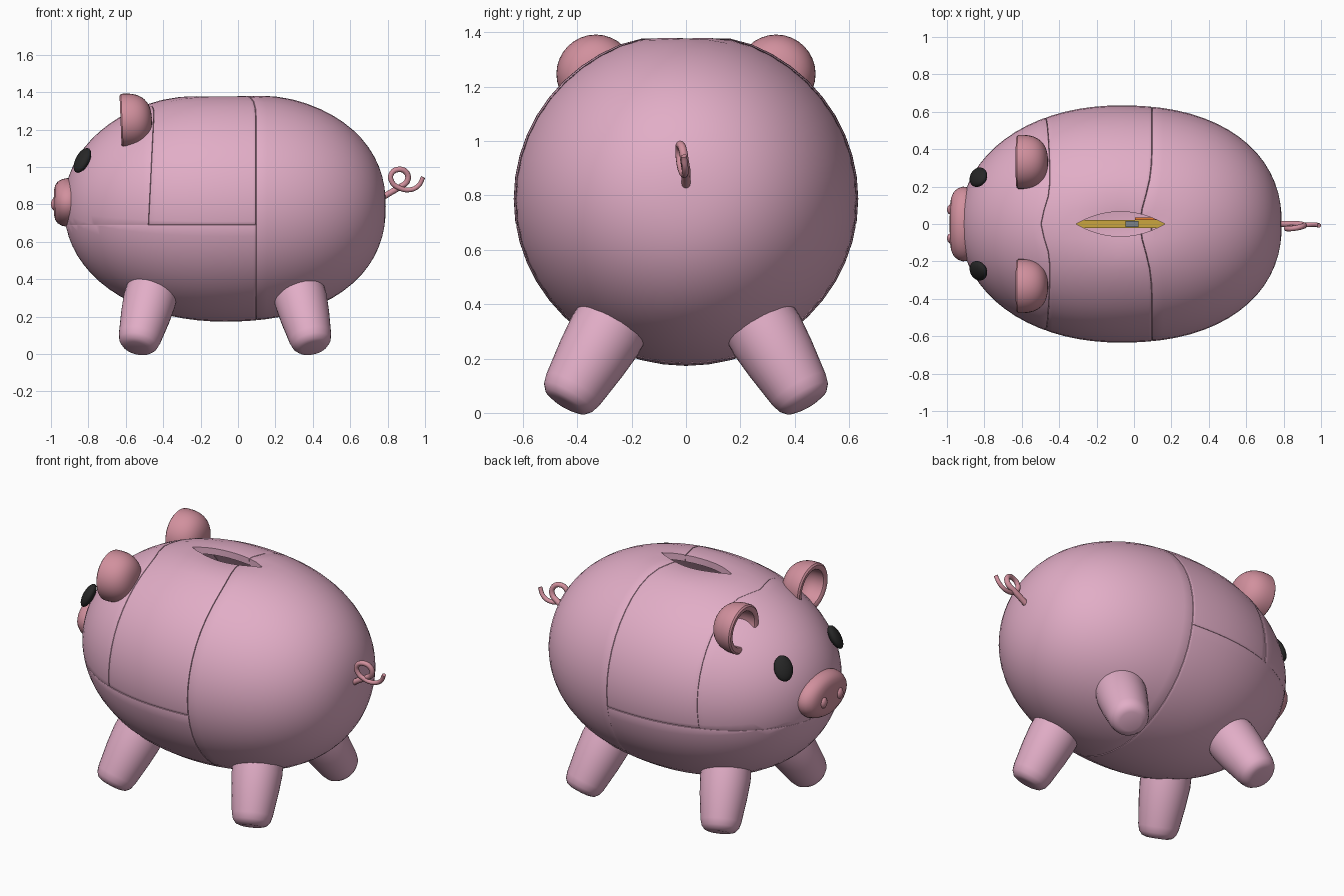
import bpy, bmesh, math
from mathutils import Vector, Matrix

if "Cube" in bpy.data.objects:
    bpy.data.objects.remove(bpy.data.objects["Cube"])

C = Vector((-0.07, 0, 0.788))      # body centre
R = Vector((0.86, 0.634, 0.615))   # body radii


def material(name, rgb):
    m = bpy.data.materials.new(name)
    m.diffuse_color = (*rgb, 1)
    m.use_nodes = True
    m.node_tree.nodes["Principled BSDF"].inputs["Base Color"].default_value = m.diffuse_color
    return m


PINK = material("pink", (0.76, 0.42, 0.57))
ROSE = material("rose", (0.64, 0.28, 0.34))
BLACK = material("black", (0.02, 0.02, 0.02))
GOLD = material("gold", (0.6, 0.38, 0.05))
ORANGE = material("orange", (0.8, 0.2, 0.03))
GREY = material("grey", (0.2, 0.23, 0.26))


def make(name, bm, mat, angle=40):
    bmesh.ops.recalc_face_normals(bm, faces=bm.faces)
    me = bpy.data.meshes.new(name)
    bm.to_mesh(me)
    bm.free()
    ob = bpy.data.objects.new(name, me)
    bpy.context.collection.objects.link(ob)
    me.materials.append(mat)
    smooth(me, angle)
    return ob


def smooth(me, angle=40):
    me.shade_smooth()
    me.set_sharp_from_angle(angle=math.radians(angle))


def bake(ob):
    dg = bpy.context.evaluated_depsgraph_get()
    me = bpy.data.meshes.new_from_object(ob.evaluated_get(dg))
    ob.modifiers.clear()
    ob.data = me
    smooth(me)


def lathe(name, profile, mat, matrix, steps=32):
    # profile is (radius, height) spun about local z, then placed by matrix
    bm = bmesh.new()
    vs = [bm.verts.new((r, 0, h)) for r, h in profile]
    es = [bm.edges.new(p) for p in zip(vs, vs[1:])]
    bmesh.ops.spin(bm, geom=vs + es, cent=(0, 0, 0), axis=(0, 0, 1),
                   angle=2 * math.pi, steps=steps, use_duplicate=False)
    bmesh.ops.remove_doubles(bm, verts=bm.verts, dist=1e-4)
    bm.transform(matrix)
    return make(name, bm, mat)


def ellipsoid(name, mat, matrix):
    bm = bmesh.new()
    bmesh.ops.create_uvsphere(bm, u_segments=24, v_segments=14, radius=1, matrix=matrix)
    return make(name, bm, mat, 180)


def frame(origin, z_axis, up=(0, 0, 1)):
    z = Vector(z_axis).normalized()
    x = Vector(up).cross(z).normalized()
    y = z.cross(x)
    return Matrix.Translation(origin) @ Matrix((x, y, z)).transposed().to_4x4()


# Lens-shaped coin slot cutter
bm = bmesh.new()
N = 12
arc = [(-0.0725 + 0.2375 * t / N, 0.066 * (1 - (t / N) ** 2)) for t in range(-N, N + 1)]
ring = arc + [(x, -y) for x, y in reversed(arc[1:-1])]
face = bm.faces.new([bm.verts.new((x, y, 1.15)) for x, y in ring])
top = bmesh.ops.extrude_face_region(bm, geom=[face])["geom"]
bmesh.ops.translate(bm, vec=(0, 0, 0.5), verts=[v for v in top if isinstance(v, bmesh.types.BMVert)])
cutter = make("slot_cutter", bm, PINK)
cutter.hide_render = True


def onto_body(p):
    # project a point to the egg surface, slightly fuller at the rear
    u = Vector((p[i] - C[i]) / R[i] for i in range(3))
    k = 2.25 if u.x > 0 else 2.1
    u /= (abs(u.x) ** k + math.hypot(u.y, u.z) ** k) ** (1 / k)
    return Vector(C[i] + R[i] * u[i] for i in range(3))


def shell(name, planes, slot=False):
    # one panel of the hollow egg-shaped body, trimmed by planes
    bm = bmesh.new()
    m = Matrix.Translation(C) @ Matrix.Diagonal((*R, 1)) @ Matrix.Rotation(math.pi / 2, 4, 'Y')
    bmesh.ops.create_uvsphere(bm, u_segments=48, v_segments=36, radius=1, matrix=m)
    for v in bm.verts:
        v.co = onto_body(v.co)
    for co, no in planes:
        no = Vector(no).normalized()
        bmesh.ops.bisect_plane(bm, geom=bm.verts[:] + bm.edges[:] + bm.faces[:], dist=1e-5,
                               plane_co=Vector(co) - no * 0.0004, plane_no=no, clear_outer=True)
    for v in bm.verts:
        p = v.co.copy()
        if p.z > 1:
            # forward notch of the neck seam and bend of the rear seam
            p.x -= 0.065 * math.exp(-(p.y / 0.12) ** 2 - ((p.x + 0.45) / 0.14) ** 2)
            p.x -= 0.065 * math.exp(-(p.y / 0.19) ** 2 - ((p.x - 0.1) / 0.16) ** 2)
            p = onto_body(p)
            # shallow dip around the slot
            p.z -= 0.034 * math.exp(-((p.x + 0.07) / 0.2) ** 2 - (p.y / 0.12) ** 2)
            v.co = p
    ob = make(name, bm, PINK)
    s = ob.modifiers.new("thickness", 'SOLIDIFY')
    s.thickness, s.offset = 0.04, -1
    b = ob.modifiers.new("edge", 'BEVEL')
    b.width, b.segments, b.limit_method, b.angle_limit = 0.006, 2, 'ANGLE', math.radians(50)
    if slot:
        c = ob.modifiers.new("slot", 'BOOLEAN')
        c.operation, c.object, c.solver = 'DIFFERENCE', cutter, 'EXACT'
    bake(ob)


REAR, NECK, BELLY = (0.097, 0, 0.7), (-0.48, 0, 0.69), (0, 0, 0.69)
neck_n = Vector((1, 0, -0.05))
shell("rear_body", [(REAR, (-1, 0, 0))], True)
shell("belly_front", [(REAR, (1, 0, 0)), (BELLY, (0, 0, 1))])
shell("middle_body", [(REAR, (1, 0, 0)), (BELLY, (0, 0, -1)), (NECK, -neck_n)], True)
shell("head", [(NECK, neck_n), (BELLY, (0, 0, -1))])
bpy.data.objects.remove(cutter)

# Legs: tapered, rounded feet, splayed outwards
for label, xb, xt in (("front", -0.54, -0.45), ("rear", 0.40, 0.315)):
    for side, s in (("right", -1), ("left", 1)):
        foot, hip = Vector((xb, s * 0.447, 0.033)), Vector((xt, s * 0.245, 0.375))
        L = (hip - foot).length
        prof = [(0, 0), (0.06, 0.0), (0.085, 0.008), (0.104, 0.03), (0.114, 0.065),
                (0.132, 0.2), (0.141, 0.3), (0.138, L - 0.03), (0.11, L), (0, L)]
        lathe(f"{label}_leg_{side}", prof, PINK, frame(foot, hip - foot, (1, 0, 0)))


# Ears, eyes and nostrils on both sides
def bowl(r, h, n, e):
    pts = [(r * math.cos(a) ** e, h * math.sin(a) ** e) for a in (math.pi / 2 * i / n for i in range(n))]
    return pts + [(0, h)]


rim = [(0.144, -0.012), (0.135, -0.02), (0.117, -0.02), (0.107, -0.012)]
ear = bowl(0.145, 0.148, 12, 0.8)[::-1] + rim + bowl(0.105, 0.112, 10, 0.8)
for side, s in (("right", -1), ("left", 1)):
    lathe(f"ear_{side}", ear, ROSE, frame((-0.608, s * 0.332, 1.247), (1, 0, 0.04)))
    p = Vector((-0.832, s * 0.25, 1.035))
    n = Vector(((p[i] - C[i]) / R[i] ** 2 for i in range(3)))
    ellipsoid(f"eye_{side}", BLACK, frame(p, n) @ Matrix.Diagonal((0.055, 0.074, 0.03, 1)))
    ellipsoid(f"nostril_{side}", ROSE, Matrix.Translation((-0.98, s * 0.077, 0.80))
              @ Matrix.Diagonal((0.02, 0.027, 0.033, 1)))

# Snout: domed oval disc
lathe("snout", [(0, 0.102), (0.5, 0.1), (0.7, 0.094), (0.86, 0.08), (0.96, 0.056), (1, 0.03),
                (0.98, 0.005), (0.9, -0.02), (0, -0.02)],
      ROSE, frame((-0.884, 0, 0.81), (-1, 0, 0)) @ Matrix.Diagonal((0.2, 0.13, 1, 1)), 40)

# Curly tail
path = [(0.77, 0, 0.835), (0.81, 0, 0.86), (0.866, 0, 0.893), (0.905, -0.005, 0.925), (0.902, -0.012, 0.968),
        (0.86, -0.022, 0.987), (0.82, -0.025, 0.963), (0.822, -0.022, 0.922), (0.858, -0.015, 0.89),
        (0.92, -0.005, 0.878), (0.965, -0.003, 0.90), (0.99, -0.008, 0.945)]
cu = bpy.data.curves.new("tail", 'CURVE')
cu.dimensions, cu.bevel_depth, cu.bevel_resolution = '3D', 0.015, 3
cu.use_fill_caps, cu.resolution_u = True, 6
sp = cu.splines.new('BEZIER')
sp.bezier_points.add(len(path) - 1)
for i, (bp, co) in enumerate(zip(sp.bezier_points, path)):
    bp.co = co
    bp.handle_left_type = bp.handle_right_type = 'AUTO'
    bp.radius = 1.15 - 0.4 * i / len(path)
cu.materials.append(ROSE)
tail = bpy.data.objects.new("tail", cu)
bpy.context.collection.objects.link(tail)


# Small contents glimpsed through the slot
def box(name, mat, centre, size):
    bm = bmesh.new()
    bmesh.ops.create_cube(bm, size=1, matrix=Matrix.Translation(centre) @ Matrix.Diagonal((*size, 1)))
    make(name, bm, mat)


box("inner_bar", GOLD, (-0.07, 0, 0.72), (0.5, 0.045, 0.1))
box("inner_clasp", GREY, (-0.01, 0, 0.76), (0.07, 0.03, 0.06))
box("inner_tab", ORANGE, (0.08, 0.028, 0.76), (0.15, 0.015, 0.04))
